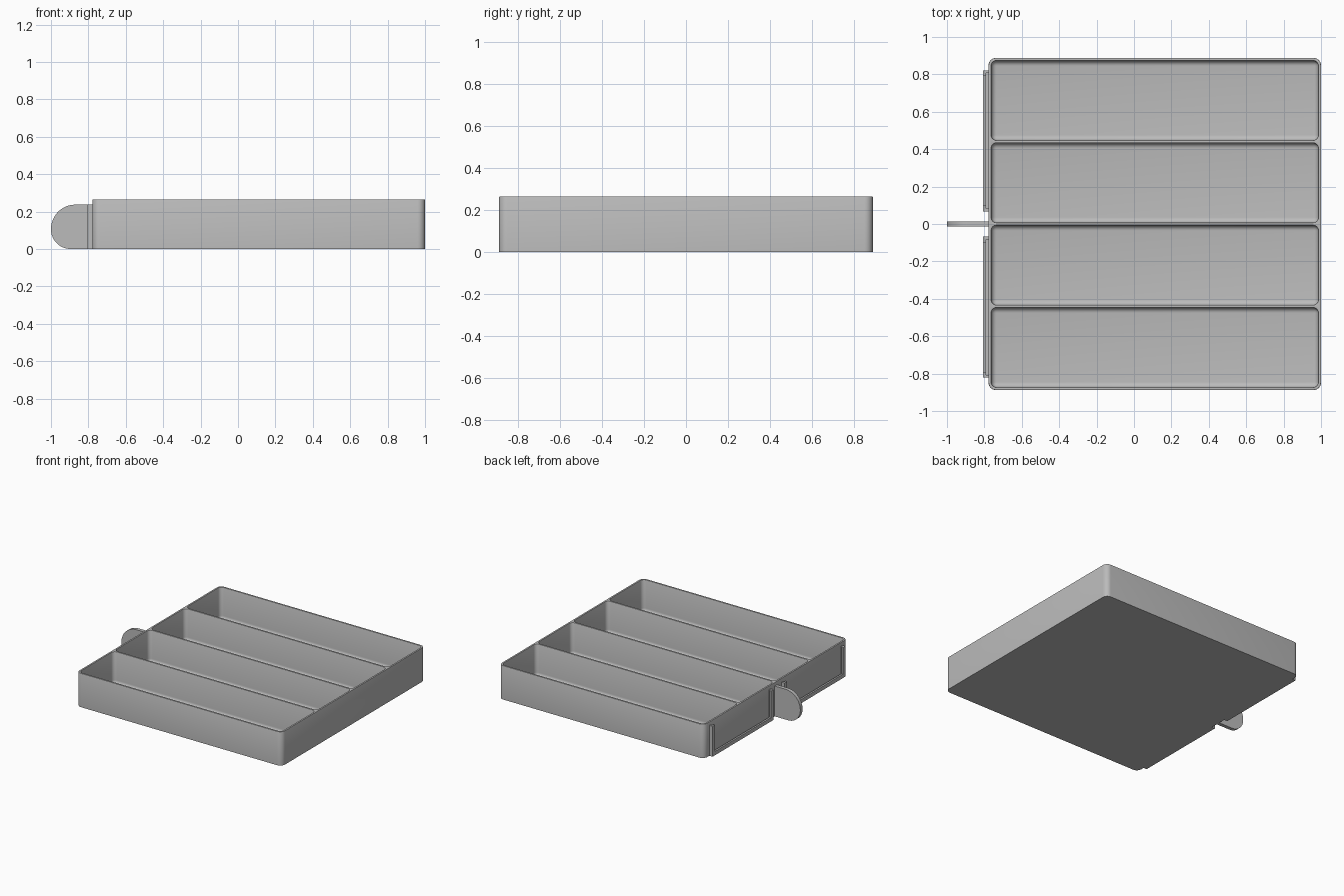
import bpy
import bmesh
import math
from mathutils import Vector

cube = bpy.data.objects.get("Cube")
if cube:
    bpy.data.objects.remove(cube, do_unlink=True)

grey = bpy.data.materials.new("plain grey")
colour = (0.5, 0.5, 0.5, 1)
grey.diffuse_color = colour
grey.use_nodes = True
grey.node_tree.nodes["Principled BSDF"].inputs["Base Color"].default_value = colour

HEIGHT = 0.265
LEFT_END, RIGHT_END, HALF_DEPTH = -0.778, 1.0, 0.888
WALL, FLOOR = 0.015, 0.015


def finish(bm, name):
    bmesh.ops.recalc_face_normals(bm, faces=bm.faces)
    mesh = bpy.data.meshes.new(name)
    bm.to_mesh(mesh)
    bm.free()
    mesh.materials.append(grey)
    obj = bpy.data.objects.new(name, mesh)
    bpy.context.scene.collection.objects.link(obj)
    return obj


def box(bm, low, high):
    verts = bmesh.ops.create_cube(bm, size=1)["verts"]
    for v in verts:
        v.co = Vector(high[i] if v.co[i] > 0 else low[i] for i in range(3))


def rounded_box(name, low, high, radius, round_bottom=False):
    """Box with rounded upright corners and, if asked, a rounded bottom."""
    bm = bmesh.new()
    box(bm, low, high)
    middle = (low[2] + high[2]) / 2
    edges = [e for e in bm.edges
             if (e.verts[0].co.z > middle) != (e.verts[1].co.z > middle)
             or (round_bottom and all(v.co.z < middle for v in e.verts))]
    bmesh.ops.bevel(bm, geom=edges, offset=radius, segments=6,
                    profile=0.5, affect='EDGES')
    return finish(bm, name)


def smooth(obj):
    bpy.ops.object.select_all(action='DESELECT')
    obj.select_set(True)
    bpy.context.view_layer.objects.active = obj
    bpy.ops.object.shade_smooth_by_angle(angle=math.radians(35))


# Tray body with four compartments cut out of it
tray = rounded_box("tray", (LEFT_END, -HALF_DEPTH, 0),
                   (RIGHT_END, HALF_DEPTH, HEIGHT), 0.04)
pitch = (2 * HALF_DEPTH - WALL) / 4
cutters = []
for i in range(4):
    y = -HALF_DEPTH + WALL + i * pitch
    cutter = rounded_box("compartment_cutter", (LEFT_END + WALL, y, FLOOR),
                         (RIGHT_END - WALL, y + pitch - WALL, HEIGHT + 0.1),
                         0.028, True)
    cutter.hide_render = True
    cutters.append(cutter)
    cut = tray.modifiers.new("compartment", 'BOOLEAN')
    cut.operation = 'DIFFERENCE'
    cut.solver = 'EXACT'
    cut.object = cutter

depsgraph = bpy.context.evaluated_depsgraph_get()
carved = bpy.data.meshes.new_from_object(tray.evaluated_get(depsgraph))
tray.modifiers.clear()
tray.data = carved
for cutter in cutters:
    bpy.data.objects.remove(cutter, do_unlink=True)

# Soften the rim and the tops of the dividers
bm = bmesh.new()
bm.from_mesh(carved)
rim = [e for e in bm.edges if all(v.co.z > HEIGHT - 0.001 for v in e.verts)
       and e.calc_face_angle(0) > 1]
bmesh.ops.bevel(bm, geom=rim, offset=0.004, segments=2, profile=0.5,
                affect='EDGES')
bm.to_mesh(carved)
bm.free()
smooth(tray)

# Upright pull tab, rounded at its outer end
TAB_TOP, TAB_TIP, TAB_HALF = 0.237, -1.0, 0.014
UPPER, LOWER = 0.13, 0.105
outline = [(LEFT_END + 0.005, 0), (LEFT_END + 0.005, TAB_TOP)]
for radius, z, start in ((UPPER, TAB_TOP - UPPER, 90), (LOWER, LOWER, 180)):
    for step in range(13):
        a = math.radians(start + step * 7.5)
        outline.append((TAB_TIP + radius + radius * math.cos(a),
                        z + radius * math.sin(a)))
bm = bmesh.new()
face = bm.faces.new([bm.verts.new((x, -TAB_HALF, z)) for x, z in outline])
grown = bmesh.ops.extrude_face_region(bm, geom=[face])["geom"]
bmesh.ops.translate(bm, vec=(0, 2 * TAB_HALF, 0),
                    verts=[g for g in grown if isinstance(g, bmesh.types.BMVert)])
smooth(finish(bm, "pull_tab"))

# Open-topped card holders: a thin spacer with a wider lip in front of it
NEAR, FAR, HOLDER_TOP = 0.068, 0.822, 0.237
LIP_OUT, LIP_IN, BODY = -0.806, -0.792, LEFT_END + 0.002
for side, name in ((1, "back_card_holder"), (-1, "front_card_holder")):
    bm = bmesh.new()
    for x0, x1, width in ((LIP_IN, BODY, 0.014), (LIP_OUT, LIP_IN, 0.03)):
        for y0, y1, top in ((NEAR, NEAR + width, HOLDER_TOP),
                            (FAR - width, FAR, HOLDER_TOP),
                            (NEAR + width, FAR - width, width)):
            ya, yb = sorted((side * y0, side * y1))
            box(bm, (x0, ya, 0), (x1, yb, top))
    finish(bm, name)
